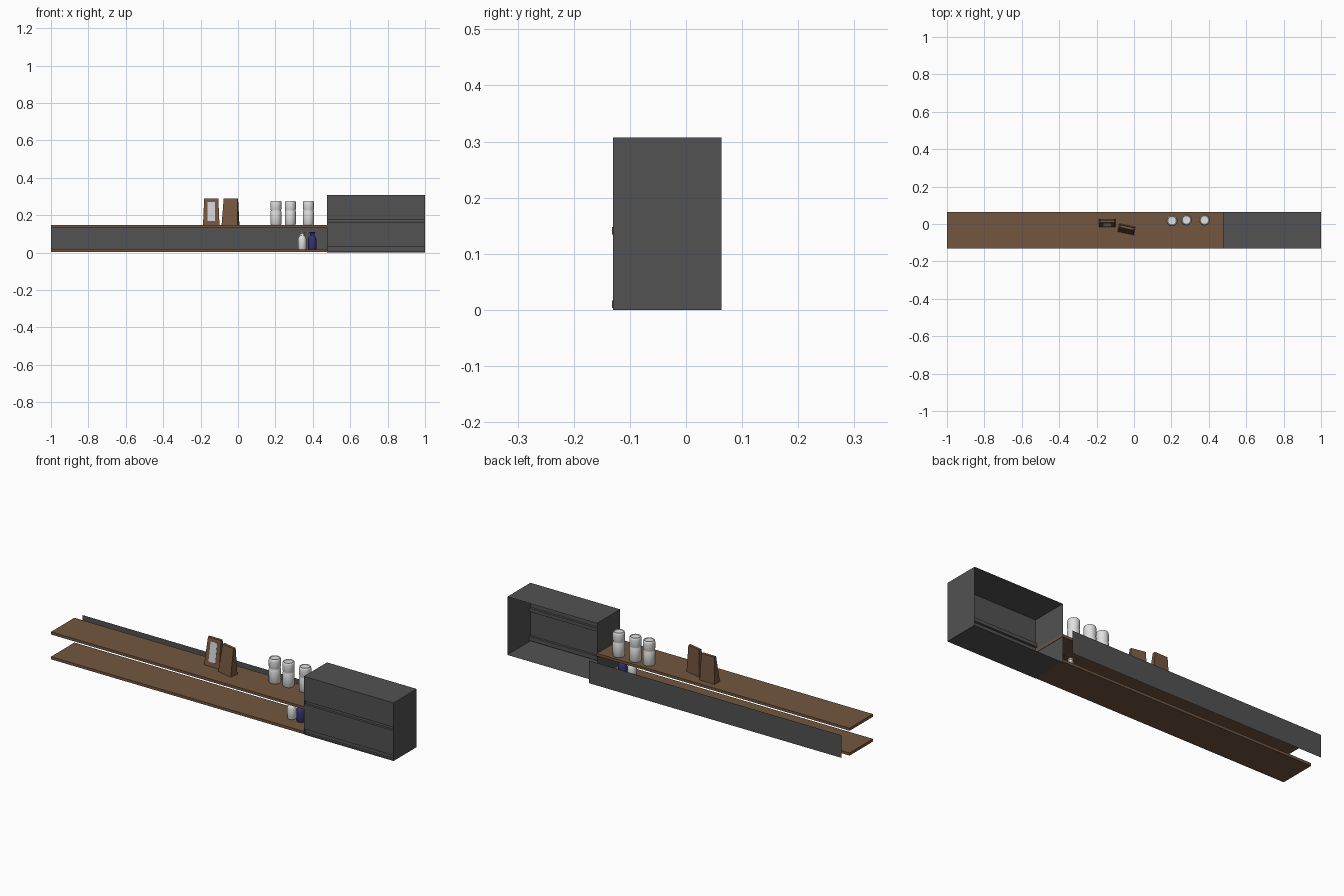
import bpy, math
from mathutils import Matrix

if "Cube" in bpy.data.objects:
    bpy.data.objects.remove(bpy.data.objects["Cube"])


def material(name, rgb):
    m = bpy.data.materials.new(name)
    m.diffuse_color = (*rgb, 1)
    m.use_nodes = True
    m.node_tree.nodes["Principled BSDF"].inputs["Base Color"].default_value = m.diffuse_color
    return m


GREY = material("charcoal grey", (0.085, 0.085, 0.085))
WOOD = material("brown wood", (0.17, 0.092, 0.05))
WHITE = material("white ceramic", (0.75, 0.75, 0.75))
NAVY = material("navy glass", (0.035, 0.035, 0.18))
PICTURE = material("pale picture", (0.6, 0.62, 0.64))


def mesh_object(name, verts, faces, mat, smooth=False):
    me = bpy.data.meshes.new(name)
    me.from_pydata(verts, [], faces)
    me.materials.append(mat)
    if smooth:
        for p in me.polygons:
            p.use_smooth = True
        me.set_sharp_from_angle(angle=math.radians(35))
    ob = bpy.data.objects.new(name, me)
    bpy.context.collection.objects.link(ob)
    return ob


def hexahedron(name, bottom, top, mat):
    """Solid between two matching four-point loops."""
    faces = [(3, 2, 1, 0), (4, 5, 6, 7)]
    faces += [(i, (i + 1) % 4, (i + 1) % 4 + 4, i + 4) for i in range(4)]
    return mesh_object(name, bottom + top, faces, mat)


def loop(x0, x1, y0, y1, z):
    return [(x0, y0, z), (x1, y0, z), (x1, y1, z), (x0, y1, z)]


def box(name, x0, x1, y0, y1, z0, z1, mat):
    return hexahedron(name, loop(x0, x1, y0, y1, z0), loop(x0, x1, y0, y1, z1), mat)


def lathe(name, profile, at, mat, n=20):
    """Turned shape; profile is (radius, height), closed at both ends."""
    verts = [(r * math.cos(2 * math.pi * i / n), r * math.sin(2 * math.pi * i / n), z)
             for r, z in profile for i in range(n)]
    faces = [(k * n + i, k * n + (i + 1) % n, (k + 1) * n + (i + 1) % n, (k + 1) * n + i)
             for k in range(len(profile) - 1) for i in range(n)]
    faces.append(tuple(reversed(range(n))))
    faces.append(tuple(range((len(profile) - 1) * n, len(profile) * n)))
    ob = mesh_object(name, verts, faces, mat, True)
    ob.location = at
    return ob


# Cabinet: thin shell open at the back, two finger grooves across the front
XL, XR, F, B, H, G = 0.476, 1.0, -0.13, 0.063, 0.307, -0.118
profile = [(B, 0), (F, 0), (F, 0.007), (G, 0.007), (G, 0.029), (F, 0.029),
           (F, 0.16), (G, 0.16), (G, 0.178), (F, 0.178), (F, H), (B, H)]
n = len(profile)
verts = [(x, y, z) for x in (XL, XR) for y, z in profile]
faces = [(i, i + 1, n + i + 1, n + i) for i in range(n - 1)]
faces += [(0, n - 1, n - 2, 1), (n, n + 1, 2 * n - 2, 2 * n - 1)]
mesh_object("drawer_cabinet", verts, faces, GREY)

# Two long shelves
for name, z in (("lower_shelf", 0.003), ("upper_shelf", 0.134)):
    box(name, -1, XL + 0.002, -0.132, B, z, z + 0.014, WOOD)

# Thin back panel standing behind the shelves
mesh_object("back_panel", [(-1, 0.131, 0.017), (XL, 0.131, 0.017),
                           (XL, 0.131, 0.136), (-1, 0.131, 0.136)],
            [(0, 1, 2, 3)], GREY)


# Picture frames: tapered wedges, leaning back
def frame(name, x, y, turn):
    ob = hexahedron(name, loop(-0.044, 0.044, -0.022, 0.022, 0),
                    loop(-0.038, 0.038, 0.002, 0.016, 0.14), WOOD)
    ob.matrix_world = Matrix.Translation((x, y, 0.148)) @ Matrix.Rotation(turn, 4, 'Z')
    return ob


frame("picture_frame", -0.143, 0.006, 0)
frame("turned_picture_frame", -0.04, -0.028, math.radians(-12))


# Picture plate following the slanted frame front
def front_y(z):
    return 0.006 - 0.022 + 0.024 * z / 0.14 - 0.001


z0, z1 = 0.022, 0.122
hexahedron("picture_plate",
           loop(-0.163, -0.124, front_y(z0), front_y(z0) + 0.003, 0.148 + z0),
           loop(-0.163, -0.124, front_y(z1), front_y(z1) + 0.003, 0.148 + z1), PICTURE)

# Three lidded jars on the upper shelf
jar = [(0.026, 0), (0.0295, 0.005), (0.0295, 0.07), (0.0275, 0.075), (0.0275, 0.08),
       (0.0295, 0.085), (0.0295, 0.118), (0.028, 0.126), (0.025, 0.129),
       (0.022, 0.126), (0.005, 0.125)]
for i, (x, y) in enumerate([(0.203, 0.018), (0.28, 0.022), (0.377, 0.022)]):
    lathe(f"jar_{i + 1}", jar, (x, y, 0.148), WHITE)

# Two bottles on the lower shelf
bottle = [(0.02, 0), (0.0225, 0.004), (0.0225, 0.055), (0.019, 0.066), (0.012, 0.074),
          (0.011, 0.085), (0.0135, 0.088), (0.0135, 0.094)]
lathe("white_bottle", bottle, (0.343, -0.04, 0.017), WHITE)
lathe("navy_bottle", bottle, (0.397, -0.04, 0.017), NAVY)
